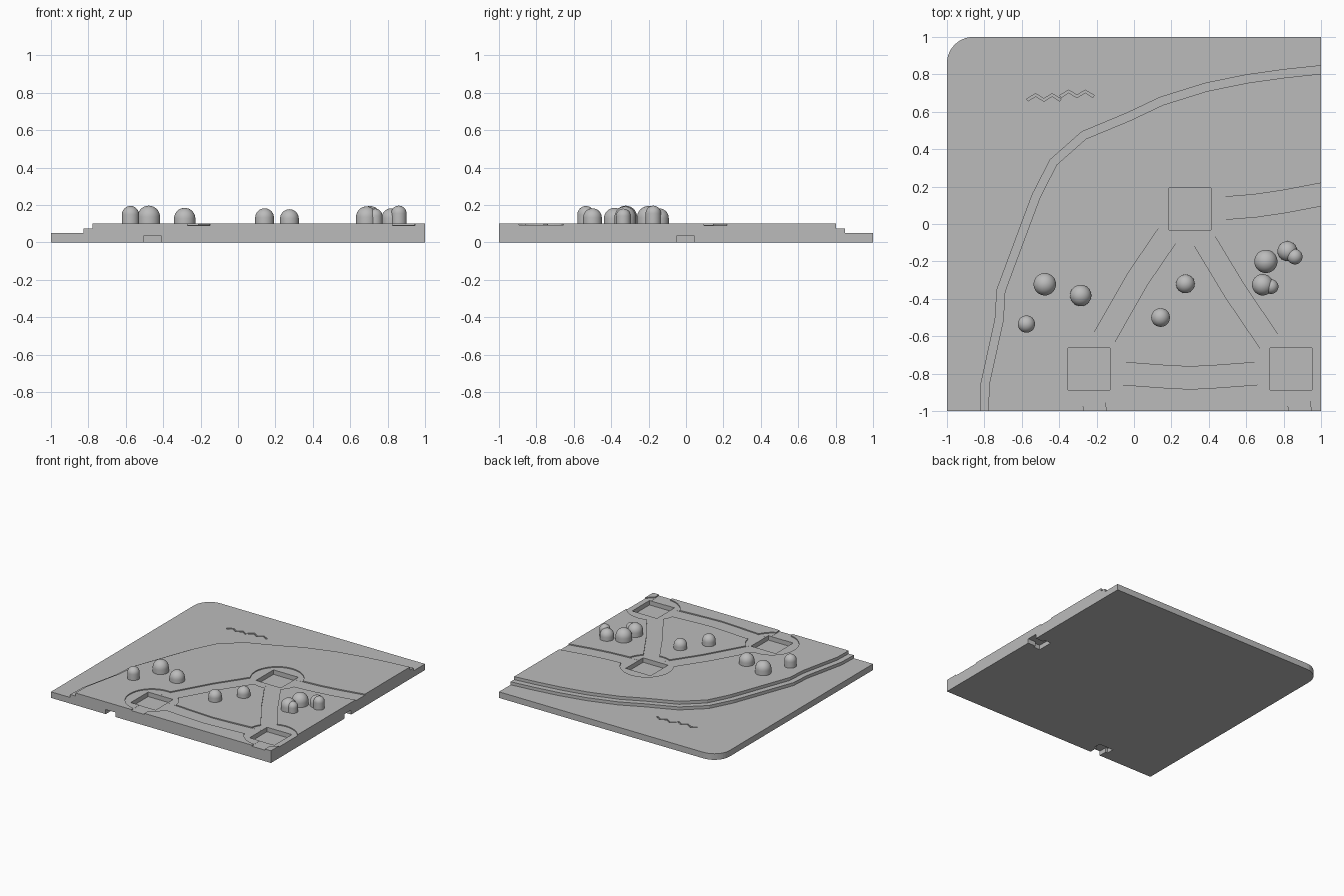
import bpy, bmesh, math
from mathutils import Vector

if "Cube" in bpy.data.objects:
    bpy.data.objects.remove(bpy.data.objects["Cube"], do_unlink=True)

stone = bpy.data.materials.new("plain grey")
stone.use_nodes = True
stone.diffuse_color = (0.5, 0.5, 0.5, 1)
stone.node_tree.nodes["Principled BSDF"].inputs["Base Color"].default_value = (0.5, 0.5, 0.5, 1)

LAND, STEP, SEA, PATH, PIT = 0.1, 0.075, 0.05, 0.092, 0.055


def add_object(name, bm):
    mesh = bpy.data.meshes.new(name)
    bm.to_mesh(mesh)
    bm.free()
    mesh.materials.append(stone)
    obj = bpy.data.objects.new(name, mesh)
    bpy.context.collection.objects.link(obj)
    return obj


def prism(name, outline, low, high):
    bm = bmesh.new()
    face = bm.faces.new([bm.verts.new((p[0], p[1], low)) for p in outline])
    top = bmesh.ops.extrude_face_region(bm, geom=[face])["geom"]
    bmesh.ops.translate(bm, vec=(0, 0, high - low),
                        verts=[v for v in top if isinstance(v, bmesh.types.BMVert)])
    bmesh.ops.recalc_face_normals(bm, faces=bm.faces)
    return add_object(name, bm)


def arc(cx, cy, r, start, end, count):
    return [(cx + r * math.cos(math.radians(start + (end - start) * i / count)),
             cy + r * math.sin(math.radians(start + (end - start) * i / count)))
            for i in range(count + 1)]


def offset(line, dist):
    """Shift an open line to its right by dist."""
    pts = [Vector(p) for p in line]
    moved = []
    for i, p in enumerate(pts):
        d = (pts[min(i + 1, len(pts) - 1)] - pts[max(i - 1, 0)]).normalized()
        moved.append(p + Vector((d.y, -d.x)) * dist)
    return moved


def ribbon(line, width):
    return offset(line, width / 2) + offset(line, -width / 2)[::-1]


# Tile block with one rounded corner
tile = prism("ground_tile", [(-1, -1), (1, -1), (1, 1)] + arc(-0.86, 0.86, 0.14, 90, 180, 10), 0, LAND)


def carve(outline, low, high=0.3):
    cutter = prism("cutter", outline, low, high)
    cutter.hide_render = True
    mod = tile.modifiers.new("carve", "BOOLEAN")
    mod.operation, mod.solver, mod.object = "DIFFERENCE", "EXACT", cutter
    bpy.context.view_layer.objects.active = tile
    bpy.ops.object.modifier_apply(modifier=mod.name)
    bpy.data.objects.remove(cutter, do_unlink=True)


# Stepped shoreline
shore = [(-0.828, -1.1), (-0.82, -0.85), (-0.745, -0.51), (-0.735, -0.35), (-0.605, 0),
         (-0.545, 0.16), (-0.45, 0.345), (-0.28, 0.495), (-0.04, 0.595), (0.14, 0.68),
         (0.38, 0.755), (0.6, 0.8), (0.8, 0.828), (1.1, 0.86)]
beyond = [(1.2, 1.2), (-1.2, 1.2), (-1.2, -1.2)]
carve(offset(shore, 0.046) + beyond, STEP)
carve(shore + beyond, SEA)

# Engraved waves on the water
for x, y in ((-0.57, 0.663), (-0.393, 0.682)):
    carve(ribbon([(x + 0.044 * i, y + 0.027 * (i % 2)) for i in range(5)], 0.014), SEA - 0.01)

# Round plazas and the roads joining them
plazas = [(0.3, 0.08), (-0.24, -0.775), (0.84, -0.775)]
for i, (x, y) in enumerate(plazas):
    carve(arc(x, y, 0.2, 0, 350, 35), PATH)
roads = [
    [(-0.24, -0.775), (-0.155, -0.6), (0.02, -0.293), (0.172, -0.07), (0.26, 0.04)],
    [(0.3, 0.08), (0.38, -0.095), (0.54, -0.36), (0.72, -0.625), (0.84, -0.775)],
    [(-0.2, -0.785), (-0.05, -0.8), (0.15, -0.815), (0.3, -0.823), (0.45, -0.815), (0.65, -0.8), (0.8, -0.785)],
    [(0.35, 0.08), (0.49, 0.085), (0.65, 0.098), (0.8, 0.12), (1.1, 0.177)],
    [(-0.22, -0.8), (-0.205, -1.1)],
    [(0.87, -0.8), (0.895, -1.1)],
]
for i, line in enumerate(roads):
    carve(ribbon(line, 0.12), PATH - 0.0002 * (i + 1))

# Square sockets in the plazas
for x, y in plazas:
    carve([(x + 0.113 * a, y + 0.113 * b) for a, b in ((-1, -1), (1, -1), (1, 1), (-1, 1))], PIT)

# Flared connector slots under the front and left edges
slot = [(-0.045, -0.05), (0.045, -0.05), (0.045, 0.07), (0.065, 0.07),
        (0.065, 0.13), (-0.065, 0.13), (-0.065, 0.07), (-0.045, 0.07)]
carve([(a - 0.457, b - 1) for a, b in slot], -0.1, 0.037)
carve([(1 - b, a - 0.003) for a, b in slot], -0.1, 0.037)


# Domed trees
def tree(name, x, y, r, top):
    bm = bmesh.new()
    bmesh.ops.create_uvsphere(bm, u_segments=32, v_segments=16, radius=r)
    bmesh.ops.delete(bm, geom=[v for v in bm.verts if v.co.z < -r * 0.01], context="VERTS")
    rim = [e for e in bm.edges if e.is_boundary]
    skirt = bmesh.ops.extrude_edge_only(bm, edges=rim)["geom"]
    for v in skirt:
        if isinstance(v, bmesh.types.BMVert):
            v.co.z = LAND - 0.005 - (top - r)
    bmesh.ops.holes_fill(bm, edges=[e for e in bm.edges if e.is_boundary])
    bmesh.ops.recalc_face_normals(bm, faces=bm.faces)
    for f in bm.faces:
        f.smooth = len(f.verts) < 5
    add_object(name, bm).location = (x, y, top - r)


trees = [(-0.575, -0.535, 0.046, 0.194), (-0.477, -0.322, 0.06, 0.196), (-0.285, -0.382, 0.057, 0.184),
         (0.142, -0.5, 0.05, 0.182), (0.275, -0.32, 0.05, 0.177), (0.705, -0.2, 0.062, 0.194),
         (0.688, -0.325, 0.057, 0.192), (0.733, -0.335, 0.039, 0.18), (0.82, -0.145, 0.053, 0.182),
         (0.86, -0.175, 0.041, 0.196)]
for i, spec in enumerate(trees):
    tree(f"tree_{i + 1}", *spec)
